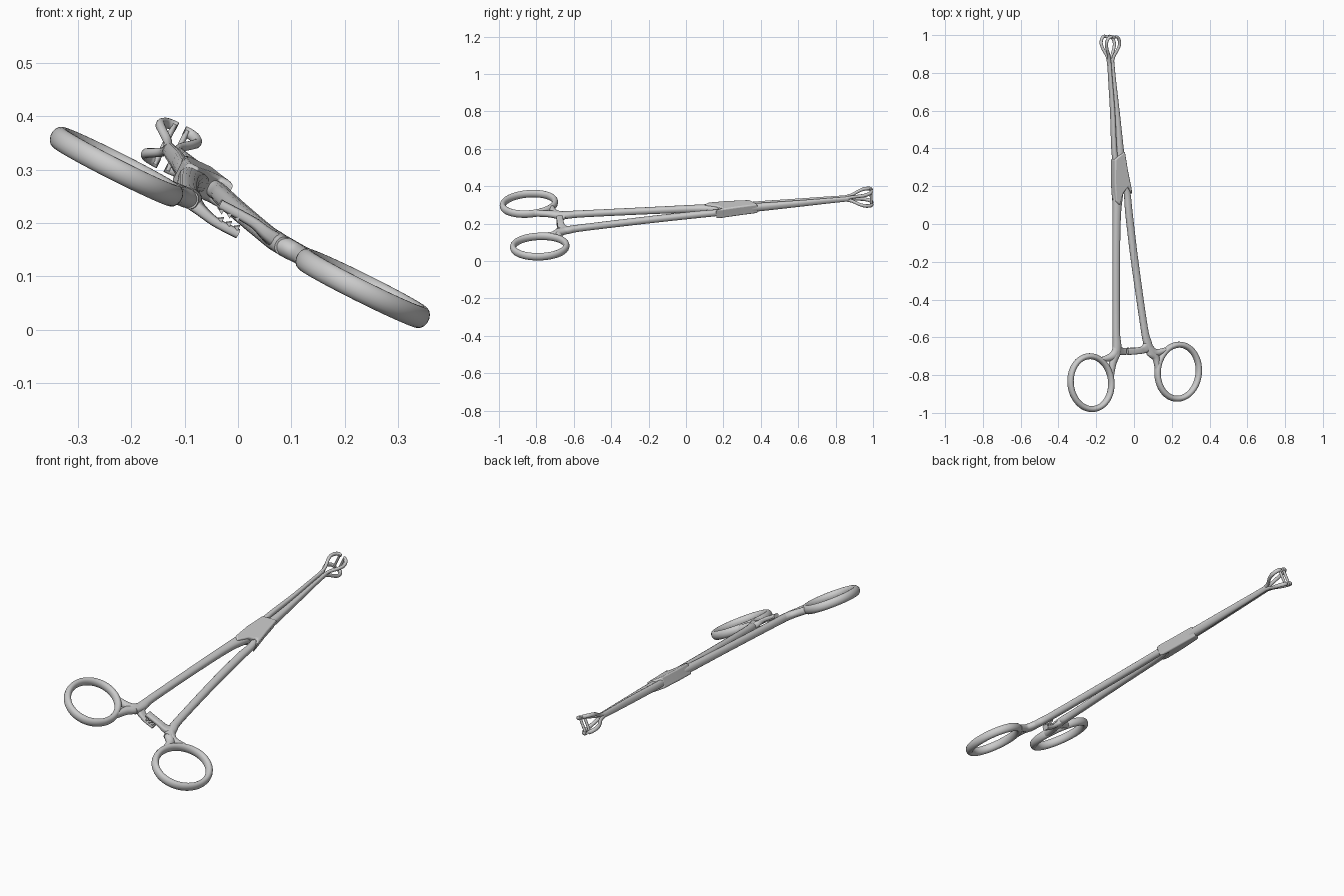
import bpy, bmesh, math
from mathutils import Vector

if "Cube" in bpy.data.objects:
    bpy.data.objects.remove(bpy.data.objects["Cube"])

# The instrument lies flat in a tilted plane; h is the height above that plane
N = Vector((0.5, -0.048, 1)).normalized()


def place(x, y, h=0.0):
    return Vector((x, y, 0.232 - 0.5 * x + 0.048 * y)) + N * h


def finish(name, bm, angle=40):
    bmesh.ops.recalc_face_normals(bm, faces=bm.faces)
    me = bpy.data.meshes.new(name)
    bm.to_mesh(me)
    bm.free()
    ob = bpy.data.objects.new(name, me)
    bpy.context.collection.objects.link(ob)
    bpy.ops.object.select_all(action='DESELECT')
    ob.select_set(True)
    bpy.context.view_layer.objects.active = ob
    bpy.ops.object.shade_smooth_by_angle(angle=math.radians(angle))
    return ob


def spline(pts, closed, steps):
    out, n = [], len(pts)
    for i in range(n if closed else n - 1):
        idx = [i - 1, i, i + 1, i + 2]
        a, b, c, d = [pts[k % n] if closed else pts[min(max(k, 0), n - 1)] for k in idx]
        for s in range(steps):
            t = s / steps
            out.append([0.5 * (2 * q + (r - p) * t + (2 * p - 5 * q + 4 * r - w) * t * t
                               + (3 * q - p - 3 * r + w) * t ** 3)
                        for p, q, r, w in zip(a, b, c, d)])
    if not closed:
        out.append(list(pts[-1]))
    return out


def sweep(name, pts, closed=False, steps=6, sides=16, ref=N, power=1.0):
    """Sweep an oval along points (x, y, h, width, thickness)."""
    rows = spline(pts, closed, steps)
    pos = [place(*r[:3]) for r in rows]
    n = len(rows)
    bm = bmesh.new()
    rings = []
    for i, r in enumerate(rows):
        if closed:
            tan = pos[(i + 1) % n] - pos[i - 1]
        else:
            tan = pos[min(i + 1, n - 1)] - pos[max(i - 1, 0)]
        tan.normalize()
        side = tan.cross(ref).normalized()
        up = side.cross(tan)
        ring = []
        for k in range(sides):
            a = 2 * math.pi * (k + 0.5) / sides
            c, s = math.cos(a), math.sin(a)
            c = math.copysign(abs(c) ** power, c)
            s = math.copysign(abs(s) ** power, s)
            ring.append(bm.verts.new(pos[i] + side * (c * r[3] / 2) + up * (s * r[4] / 2)))
        rings.append(ring)
    for i in range(n if closed else n - 1):
        a, b = rings[i], rings[(i + 1) % n]
        for k in range(sides):
            m = (k + 1) % sides
            bm.faces.new((a[k], a[m], b[m], b[k]))
    if not closed:
        bm.faces.new(rings[0])
        bm.faces.new(rings[-1])
    return finish(name, bm)


# Finger rings
def finger_ring(name, cx, cy, rx, ry, lean):
    pts = []
    for k in range(16):
        a = k * math.pi / 8
        y = ry * math.sin(a)
        pts.append((cx + rx * math.cos(a) + lean * y, cy + y, 0, 0.032, 0.042))
    sweep(name, pts, closed=True, steps=5)


finger_ring("left_finger_ring", -0.228, -0.84, 0.108, 0.14, -0.04)
finger_ring("right_finger_ring", 0.234, -0.782, 0.109, 0.143, 0.04)

# Arm from left ring through the lock to the right jaw
sweep("left_arm", [
    (-0.094, -0.70, 0, 0.040, 0.036), (-0.090, -0.64, 0, 0.046, 0.038),
    (-0.094, -0.55, 0, 0.038, 0.036), (-0.094, -0.20, 0, 0.039, 0.036),
    (-0.091, 0.05, 0, 0.044, 0.040), (-0.083, 0.18, 0, 0.058, 0.044),
    (-0.074, 0.30, 0, 0.056, 0.046), (-0.076, 0.40, 0, 0.040, 0.044),
    (-0.092, 0.60, 0, 0.028, 0.036), (-0.107, 0.76, 0, 0.021, 0.030),
    (-0.116, 0.87, 0, 0.018, 0.026)], power=0.85)

# Arm from right ring through the lock to the left jaw
sweep("right_arm", [
    (0.088, -0.69, 0, 0.040, 0.036), (0.072, -0.63, 0, 0.046, 0.038),
    (0.054, -0.55, 0, 0.038, 0.036), (0.004, -0.20, 0, 0.039, 0.036),
    (-0.026, 0.05, 0, 0.039, 0.036), (-0.040, 0.18, 0, 0.034, 0.034),
    (-0.080, 0.28, 0, 0.036, 0.032), (-0.103, 0.37, 0, 0.028, 0.034),
    (-0.114, 0.60, 0, 0.023, 0.034), (-0.125, 0.76, 0, 0.020, 0.030),
    (-0.132, 0.87, 0, 0.018, 0.026)], power=0.85)

# Flared webs joining the arms to the rings
webs = {
    "left_web_upper": [(-0.088, -0.61, 0), (-0.098, -0.68, 0), (-0.128, -0.707, 0), (-0.175, -0.717, 0)],
    "left_web_lower": [(-0.090, -0.63, 0), (-0.097, -0.69, 0), (-0.113, -0.74, 0), (-0.122, -0.82, 0)],
    "right_web_upper": [(0.066, -0.61, 0), (0.084, -0.66, 0), (0.117, -0.682, 0), (0.165, -0.666, 0)],
    "right_web_lower": [(0.070, -0.63, 0), (0.090, -0.68, 0), (0.116, -0.71, 0), (0.126, -0.78, 0)],
}
for name, path in webs.items():
    sweep(name, [p + wt for p, wt in zip(path, [(0.034, 0.034), (0.046, 0.038), (0.04, 0.036), (0.024, 0.034)])])

# Box lock with notched ends where the other arm enters and leaves
outline = [(-0.112, 0.342), (-0.082, 0.368), (-0.058, 0.385), (-0.041, 0.28), (-0.023, 0.19),
           (-0.018, 0.158), (-0.042, 0.196), (-0.066, 0.165), (-0.085, 0.10), (-0.106, 0.12), (-0.113, 0.22)]
bm = bmesh.new()
low = [bm.verts.new(place(x, y, -0.027)) for x, y in outline]
top = [bm.verts.new(place(x, y, 0.027)) for x, y in outline]
bm.faces.new(low)
bm.faces.new(top)
for i in range(len(outline)):
    j = (i + 1) % len(outline)
    bm.faces.new((low[i], low[j], top[j], top[i]))
lock = finish("box_lock", bm)
bev = lock.modifiers.new("rounded_edges", 'BEVEL')
bev.width, bev.segments, bev.limit_method = 0.010, 3, 'ANGLE'

# Ratchet arms, one passing under the other
sweep("left_ratchet", [(-0.095, -0.655, 0, 0.06, 0.034), (-0.07, -0.672, -0.008, 0.042, 0.024),
                       (-0.035, -0.675, -0.017, 0.036, 0.018), (0.008, -0.672, -0.018, 0.036, 0.018)], power=0.6)
sweep("right_ratchet", [(0.075, -0.645, 0, 0.06, 0.034), (0.05, -0.663, 0.006, 0.042, 0.026),
                        (0.02, -0.670, 0.014, 0.036, 0.020), (-0.042, -0.675, 0.017, 0.036, 0.018)], power=0.6)
for k in range(3):
    for name, x, h in (("left_tooth", -0.028 + 0.015 * k, -0.008), ("right_tooth", -0.034 + 0.015 * k, 0.007)):
        sweep(f"{name}_{k + 1}", [(x, -0.69, h, 0.013, 0.013), (x, -0.655, h, 0.013, 0.013)], steps=1, sides=3)

# Jaw heads: two bowed prongs per jaw joined by a grasping bar at the tip
for side, s in (("left", -1), ("right", 1)):
    for level, v in (("lower", -1), ("upper", 1)):
        path = [(0.008, 0.84, 0, 0.016, 0.022), (0.012, 0.885, 0.011, 0.016, 0.018),
                (0.028, 0.925, 0.024, 0.016, 0.018), (0.035, 0.955, 0.031, 0.016, 0.020),
                (0.028, 0.982, 0.036, 0.016, 0.020), (0.016, 0.992, 0.038, 0.016, 0.020),
                (0.007, 0.992, 0.038, 0.015, 0.020)]
        sweep(f"{side}_jaw_prong_{level}", [(-0.125 + s * u, y, v * h, w, t) for u, y, h, w, t in path], sides=12)
    x = -0.125 + s * 0.012
    sweep(f"{side}_jaw_bar", [(x, 0.990, h, 0.011, 0.015) for h in (-0.042, 0, 0.042)],
          ref=Vector((0, 1, 0)), sides=12)
